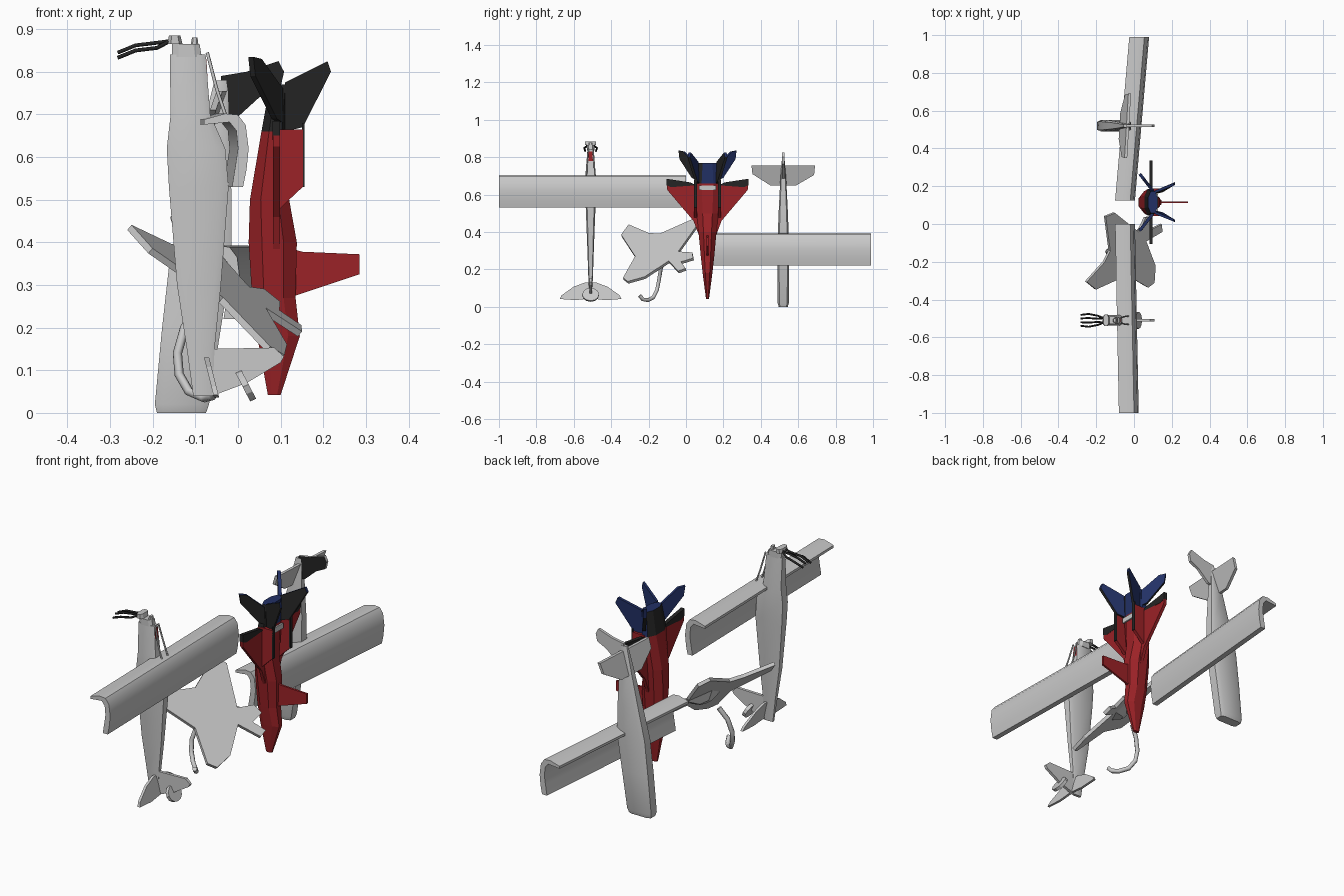
import bpy, bmesh, math
from mathutils import Vector as V

if "Cube" in bpy.data.objects:
    bpy.data.objects.remove(bpy.data.objects["Cube"])


def mat(name, c):
    m = bpy.data.materials.new(name)
    m.diffuse_color = (*c, 1)
    m.use_nodes = True
    m.node_tree.nodes["Principled BSDF"].inputs["Base Color"].default_value = m.diffuse_color
    return m


GREY = mat("light grey", (0.58, 0.58, 0.58))
RED = mat("dark red", (0.33, 0.016, 0.02))
BLUE = mat("navy blue", (0.016, 0.03, 0.13))
BLACK = mat("near black", (0.018, 0.018, 0.018))


def finish(name, bm, mats, rule=None, smooth=False):
    bmesh.ops.remove_doubles(bm, verts=bm.verts, dist=1e-5)
    bmesh.ops.recalc_face_normals(bm, faces=bm.faces)
    me = bpy.data.meshes.new(name)
    for m in mats:
        me.materials.append(m)
    bm.normal_update()
    if rule:
        for f in bm.faces:
            f.material_index = rule(f)
    bm.to_mesh(me)
    bm.free()
    o = bpy.data.objects.new(name, me)
    bpy.context.collection.objects.link(o)
    if smooth:
        bpy.context.view_layer.objects.active = o
        o.select_set(True)
        bpy.ops.object.shade_smooth_by_angle(angle=math.radians(35))
        o.select_set(False)
    return o


def skin(name, rings, mats, rule=None, smooth=False):
    """Closed skin over rings with equal point counts."""
    bm = bmesh.new()
    rs = [[bm.verts.new(p) for p in r] for r in rings]
    n = len(rs[0])
    for a, b in zip(rs, rs[1:]):
        for i in range(n):
            bm.faces.new((a[i], a[(i + 1) % n], b[(i + 1) % n], b[i]))
    bm.faces.new(rs[0])
    bm.faces.new(rs[-1])
    return finish(name, bm, mats, rule, smooth)


def plate(name, pts, off, mats, rule=None):
    """Flat plate: outline thickened by +-off."""
    off = V(off)
    return skin(name, [[V(p) - off for p in pts], [V(p) + off for p in pts]], mats, rule)


def body(name, cy, secs, mats, rule=None, k=0.55, smooth=False):
    """Loft of chamfered boxes; section = z, x0, x1, half width."""
    rings = []
    for z, x0, x1, h in secs:
        c, d = (x0 + x1) / 2, (x1 - x0) / 2
        rings.append([(c + d * a, cy + h * b, z) for a, b in
                      ((1, k), (k, 1), (-k, 1), (-1, k), (-1, -k), (-k, -1), (k, -1), (1, -k))])
    return skin(name, rings, mats, rule, smooth)


def tube(name, pts, r, m):
    cu = bpy.data.curves.new(name, 'CURVE')
    cu.dimensions = '3D'
    cu.bevel_depth = r
    cu.bevel_resolution = 1
    cu.use_fill_caps = True
    s = cu.splines.new('POLY')
    s.points.add(len(pts) - 1)
    for p, q in zip(s.points, pts):
        p.co = (*q, 1)
    cu.materials.append(m)
    o = bpy.data.objects.new(name, cu)
    bpy.context.collection.objects.link(o)


# Hollow cambered wings of the two grey aircraft
WING = [(-.08, .688), (-.03, .702), (0, .699), (.018, .675), (.025, .62), (.02, .57), (.012, .53),
        (-.014, .53), (-.006, .58), (0, .62), (-.004, .662), (-.02, .682), (-.08, .676)]


def wing(name, y0, dx0, y1, dx1, dz):
    skin(name, [[(x + dx, y, z + dz) for x, z in WING] for y, dx in ((y0, dx0), (y1, dx1))],
         [GREY], smooth=True)


wing("climbing_plane_wing", -1, .0, 0, -.02, 0)
wing("diving_plane_wing", .125, -.02, .99, .055, -.31)

# Climbing plane: fuselage, nose, windscreen
AY = -.51
body("climbing_plane_fuselage", AY, [
    (.04, -.105, -.06, .007), (.15, -.12, -.055, .012), (.3, -.143, -.04, .017), (.53, -.162, -.022, .026),
    (.62, -.167, -.03, .028), (.7, -.158, -.065, .028), (.84, -.16, -.076, .017)], [GREY], k=.7, smooth=True)
body("engine_block", AY, [(.835, -.155, -.085, .02), (.865, -.155, -.09, .02)], [GREY])
body("engine_head", AY, [(.865, -.165, -.13, .03), (.885, -.162, -.135, .03)], [GREY])
body("engine_mount", AY, [(.84, -.115, -.09, .014), (.88, -.108, -.095, .01)], [GREY])
plate("cockpit_panel", [(-.072, AY - .014, .72), (-.072, AY + .014, .72),
                        (-.078, AY + .01, .83), (-.078, AY - .01, .83)], (.004, 0, 0), [RED])
for s in (-1, 1):
    tube("windscreen_strut", [(-.072, AY + s * .012, .845), (-.05, AY + s * .02, .76), (-.03, AY + s * .022, .7)],
         .004, GREY)
    # Dark bent prongs in front of the nose
    for w, dz in ((.012, .0), (.034, -.012)):
        tube("nose_prong", [(-.16, AY + s * .012, .872), (-.19, AY + s * w * .7, .868 + dz),
                            (-.24, AY + s * w, .862 + dz), (-.282, AY + s * w * .85, .845 + dz)], .005, BLACK)

# Climbing plane: tail
plate("climbing_plane_fin", [(-.07, AY, .15), (.085, AY, .153), (.108, AY, .132), (.1, AY, .118),
                             (.02, AY, .07), (-.06, AY, .04)], (0, .007, 0), [GREY])
plate("climbing_plane_tailplane",
      [(-.075 + .25 * (.135 - z), AY + y, z) for y, z in
       ((-.165, .042), (-.155, .062), (-.09, .108), (-.03, .13), (.03, .13), (.09, .108), (.155, .062),
        (.165, .042), (.08, .036), (0, .045), (-.08, .036))], (.006, 0, 0), [GREY])
plate("tail_disc", [(.018 - .035 * math.sin(a) * .5, AY + .045 * math.cos(a), .064 + .034 * math.sin(a))
                    for a in [i * math.pi / 6 for i in range(12)]], (.007, 0, .003), [GREY])

# Diving plane: fuselage and tail, with a black side on the fin
BY = .52
body("diving_plane_fuselage", BY, [
    (0, -.19, -.075, .024), (.02, -.195, -.068, .03), (.2, -.178, -.04, .031), (.36, -.16, -.015, .03),
    (.5, -.125, -.015, .025), (.66, -.085, -.02, .017), (.78, -.055, -.025, .008)], [GREY], k=.7, smooth=True)
plate("diving_plane_fin", [(-.04, BY, .68), (-.005, BY, .69), (.05, BY, .74), (.1, BY, .765), (.108, BY, .8),
                           (.095, BY, .825), (.02, BY, .8), (-.04, BY, .79)], (0, .007, 0), [GREY, BLACK],
      lambda f: int(f.normal.y < -.7))
plate("diving_plane_tailplane",
      [(-.08 + .35 * (z - .65) + .06 * (y + .17), BY + y, z) for y, z in
       ((-.17, .755), (.17, .755), (.165, .705), (.07, .65), (-.07, .65), (-.165, .71))],
      (.007, 0, 0), [GREY])

# Flat grey delta craft lying in a tilted plane
NRM = V((.104, -.041, .123))


def on_plane(y, z):
    return V((-.235 - (NRM.y * (y + .33) + NRM.z * (z - .41)) / NRM.x, y, z))


OUT = [(-.345, .38), (-.305, .435), (-.2, .39), (-.14, .385), (.04, .465), (.06, .43), (-.04, .29),
       (.035, .285), (.04, .255), (-.025, .235), (.0, .2), (-.04, .185), (-.09, .24), (-.22, .155),
       (-.31, .13), (-.335, .15), (-.27, .265)]
plate("delta_craft_wing", [on_plane(y, z) for y, z in OUT], NRM.normalized() * .008, [GREY])
RIDGE = [(-.2, .3), (-.1, .35), (-.02, .29), (-.08, .25), (-.17, .26)]
ring = [on_plane(y, z) for y, z in RIDGE]
mid = sum(ring, V()) / len(ring)
skin("delta_craft_belly", [ring, [mid + (p - mid) * .3 - NRM.normalized() * .035 for p in ring]], [GREY])
tube("delta_craft_hook", [(-.09, -.12, .25), (-.125, -.135, .2), (-.142, -.145, .14), (-.138, -.155, .09),
                          (-.115, -.175, .05), (-.08, -.205, .035), (-.06, -.23, .04), (-.055, -.248, .06)],
     .011, GREY)

# Red jet, nose down
JY = .115


def tail_rule(f):
    return int(f.normal.dot(V((.25, .5, .6))) < .1)


body("jet_fuselage", JY, [
    (.042, .07, .1, .008), (.18, .045, .145, .026), (.27, .033, .135, .036), (.4, .025, .138, .048),
    (.5, .028, .12, .058), (.66, .055, .12, .07)], [RED], k=.45)
body("jet_rear_body", JY, [(.66, .055, .12, .07), (.77, .075, .125, .058)], [BLUE, BLACK], tail_rule, k=.45)
plate("jet_dorsal_fin", [(.11, JY, .27), (.135, JY, .275), (.285, JY, .325), (.285, JY, .372),
                         (.15, JY, .378), (.11, JY, .39)], (0, .005, 0), [RED])
plate("jet_exhaust_patch", [(.123, JY - .045, .625), (.123, JY + .045, .625),
                            (.123, JY + .045, .65), (.123, JY - .045, .65)], (.004, 0, 0), [GREY])
for s in (-1, 1):
    def P(x, y, z):
        return (x, JY + s * y, z)
    # Delta wing with black trailing strip
    plate("jet_wing", [P(.09, .03, .34), P(.09, .075, .46), P(.09, .215, .625), P(.09, .218, .65),
                       P(.09, .05, .65)], (.008, 0, 0), [RED])
    plate("jet_wing_flap", [P(.09, .195, .64), P(.09, .218, .65), P(.09, .22, .685), P(.09, .09, .665),
                            P(.09, .06, .65)], (.009, 0, 0), [BLACK])
    # Side ridges with dark edge strips
    plate("jet_side_ridge", [P(.09, .065, .47), P(.12, .065, .5), P(.152, .065, .53), P(.152, .065, .665),
                             P(.09, .065, .665)], (0, .008, 0), [RED])
    plate("jet_ridge_strip", [P(.153, .073, .53), P(.153, .057, .53), P(.153, .057, .68),
                              P(.153, .073, .68)], (.003, 0, 0), [BLACK])
    # Upright and splayed tail surfaces
    plate("jet_upright_fin", [P(.11, .05, .66), P(.152, .06, .67), P(.218, .1, .8), P(.21, .095, .825),
                              P(.11, .055, .775)], (0, .007, 0), [BLUE, BLACK], tail_rule)
    plate("jet_splayed_fin", [P(.1, .06, .68), P(.085, .08, .69), P(.035, .145, .79), P(.03, .15, .835),
                              P(.05, .125, .83), P(.1, .06, .76)], (.006, s * .005, 0), [BLUE, BLACK], tail_rule)
